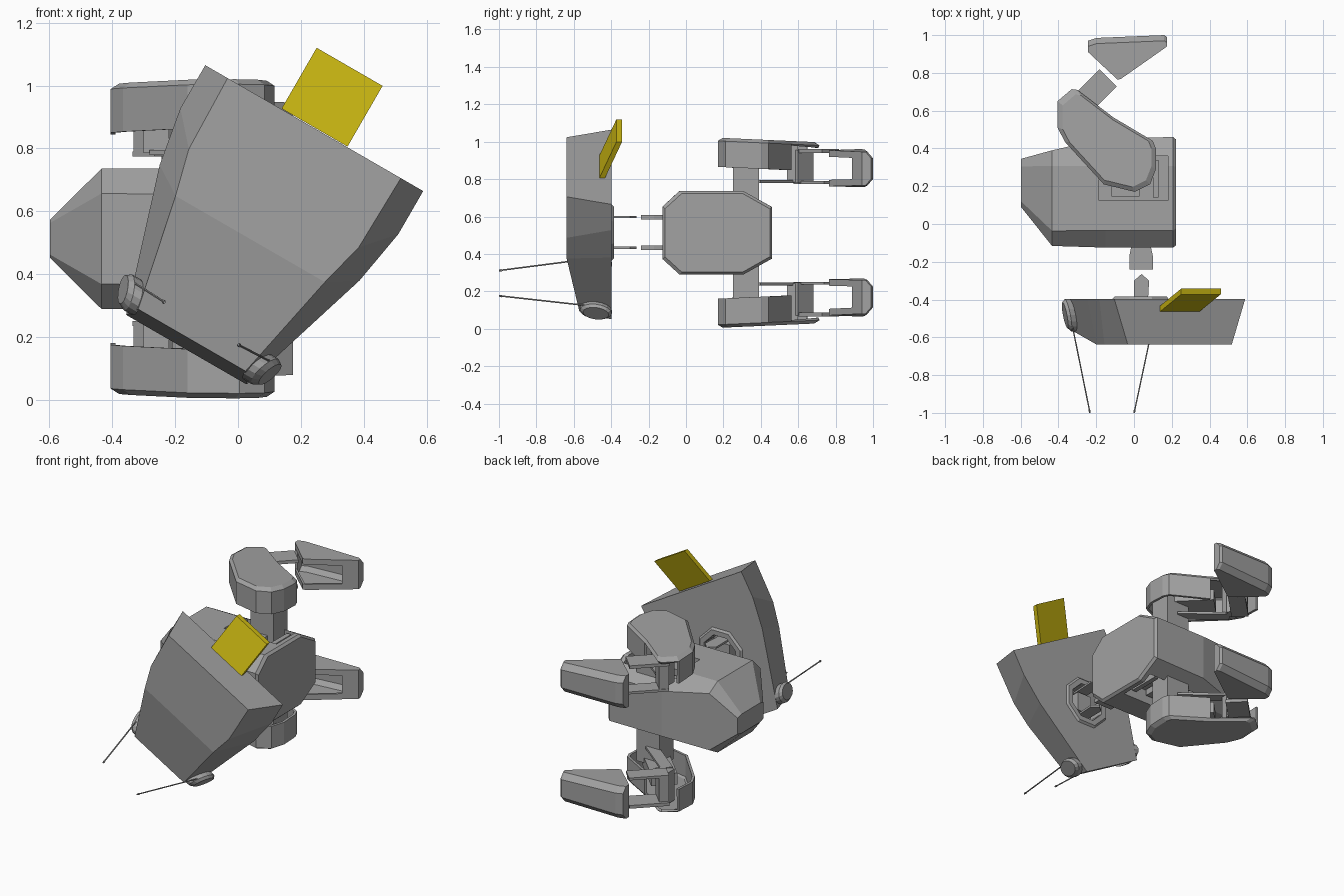
import bpy, bmesh, math
from mathutils import Vector

if "Cube" in bpy.data.objects:
    bpy.data.objects.remove(bpy.data.objects["Cube"])

MID = 0.513                      # legs mirror about this height
TILT = math.radians(30)          # roll of the head
C, S = math.cos(TILT), math.sin(TILT)


def material(name, rgb):
    m = bpy.data.materials.new(name)
    m.diffuse_color = (*rgb, 1)
    m.use_nodes = True
    m.node_tree.nodes["Principled BSDF"].inputs["Base Color"].default_value = m.diffuse_color
    return m


GREY = material("dark_grey", (.36, .36, .36))
YELLOW = material("yellow", (.59, .47, .006))


def head_space(u, y, v):
    """Head coordinates (sideways, depth, up) to world."""
    u -= 0.2225
    return Vector((u * C + v * S, y, -u * S + v * C))


def flip(p):
    return Vector((p[0], p[1], 2 * MID - p[2]))


def loft(name, rings, drop=(), wall=0.0, caps=(True, True), mat=GREY):
    """Skin equal-length rings; drop = (layer, side) faces left open."""
    bm = bmesh.new()
    vs = [[bm.verts.new(p) for p in r] for r in rings]
    n = len(rings[0])
    opened = []
    for k in range(len(rings) - 1):
        for i in range(n):
            j = (i + 1) % n
            f = bm.faces.new((vs[k][i], vs[k][j], vs[k + 1][j], vs[k + 1][i]))
            if (k, i) in drop:
                opened.append(f)
    for ring, keep in ((vs[0][::-1], caps[0]), (vs[-1], caps[1])):
        f = bm.faces.new(ring)
        if not keep:
            opened.append(f)
    bmesh.ops.recalc_face_normals(bm, faces=bm.faces)
    bmesh.ops.delete(bm, geom=opened, context='FACES')
    me = bpy.data.meshes.new(name)
    bm.to_mesh(me)
    bm.free()
    me.materials.append(mat)
    ob = bpy.data.objects.new(name, me)
    bpy.context.collection.objects.link(ob)
    if wall:
        m = ob.modifiers.new("wall", 'SOLIDIFY')
        m.thickness, m.offset = wall, -1
    return ob


def pair(name, rings, **kw):
    loft("upper_" + name, rings, **kw)
    loft("lower_" + name, [[flip(p) for p in r] for r in rings], **kw)


def slab(outline, z0, z1):
    return [[Vector((x, y, z)) for x, y in outline] for z in (z0, z1)]


def rect(x0, x1, y0, y1):
    return [(x0, y0), (x1, y0), (x1, y1), (x0, y1)]


def strip(a, b, w):
    """Rectangle outline of width w running from a to b."""
    a, b = Vector(a), Vector(b)
    d = (b - a).normalized()
    n = Vector((-d.y, d.x)) * w / 2
    return [tuple(p) for p in (a + n, a - n, b - n, b + n)]


def tube(a, b, ra, rb, n):
    """Tapered rod or disc between two points."""
    q = (b - a).to_track_quat('Z', 'Y')
    return [[p + q @ Vector((r * math.cos(t), r * math.sin(t), 0))
             for t in [math.tau * (i + 0.5) / n for i in range(n)]]
            for p, r in ((a, ra), (b, rb))]


def cut(target, name, rings):
    c = loft(name, rings)
    c.hide_render = True
    c.hide_viewport = True
    m = target.modifiers.new(name, 'BOOLEAN')
    m.operation, m.object, m.solver = 'DIFFERENCE', c, 'EXACT'


# head: bevelled wedge, back outline wider than the front
def head_ring(steps):
    right = [head_space(w, y, v) for w, v, y in steps]
    left = [head_space(-w, y, v) for w, v, y in reversed(steps)]
    return right + left


back = [(.40, .87, -.397), (.40, .712, -.397), (.367, .523, -.397), (.221, .057, -.397)]
front = [(.318, .87, -.638), (.312, .613, -.638), (.274, .463, -.638), (.197, .092, -.57)]
head = loft("head", [head_ring(back), head_ring(front)], caps=(True, False))
# front panels, split at the brow line
bm = bmesh.new()
bm.from_mesh(head.data)
bm.verts.ensure_lookup_table()
f = bm.verts[8:16]
for i in range(3):
    bm.faces.new((f[i], f[7 - i], f[6 - i], f[i + 1]))
bmesh.ops.recalc_face_normals(bm, faces=bm.faces)
bm.to_mesh(head.data)
bm.free()

# neck socket at the back of the head
nx, nz = 0.035, 0.515
cut(head, "socket_cutter", tube(Vector((nx, -.48, nz)), Vector((nx, -.3, nz)), .115, .115, 8))
ring = [tube(Vector((nx, y, nz)), Vector((nx, y + .01, nz)), r, r, 8)[0]
        for y, r in ((-.40, .165), (-.385, .15), (-.385, .118), (-.40, .115))]
loft("socket_ring", ring, caps=(False, False))
loft("socket_block", slab(rect(nx - .05, nx + .05, -.485, -.41), nz - .06, nz + .06))
for s in (-1, 1):
    z = nz + s * .082
    loft("head_neck_prong", slab([(0, -.47), (.07, -.47), (.08, -.3), (.04, -.265), (0, -.3)],
                                 z - .006, z + .006))
    loft("body_neck_prong", slab([(-.01, -.10), (.085, -.10), (.1, -.17), (.1, -.24),
                                  (-.025, -.24), (-.025, -.17)], z - .012, z + .012))


# cheek discs (flattened ovals following the head's side) and feelers
def cheek(s, out, k):
    pts = []
    for i in range(16):
        t = math.tau * i / 16
        dy, dv = .086 * k * math.cos(t), .056 * k * math.sin(t)
        pts.append(head_space(s * (.24 + out + .3 * dv + .22 * dy), -.482 + dy, .122 + dv))
    return pts


for s, side in ((1, "right"), (-1, "left")):
    loft(side + "_cheek_disc", [cheek(s, -.02, 1), cheek(s, .012, 1), cheek(s, .03, .8)])
    a, b = head_space(s * .25, -.52, .158), head_space(s * .135, -1.0, .153)
    loft(side + "_feeler", tube(a, b, .004, .004, 6))
    loft(side + "_feeler_tip", tube(b - (b - a) * .03, b, .007, .004, 6))

# yellow plate on top of the head
loft("top_plate", [[head_space(u, y + d, v) for u, y, v in
                    ((-.121, -.463, .872), (.121, -.463, .872),
                     (.121, -.372, 1.095), (-.121, -.372, 1.095))] for d in (0, .03)], mat=YELLOW)


# body: chain of eight-sided sections along x
def section(x, y0, y1, h, cf, cb, zf, zb):
    pts = [(y0, zf - h), (y0 + cf, -h), (y1 - cb, -h), (y1, zb - h),
           (y1, h - zb), (y1 - cb, h), (y0 + cf, h), (y0, h - zf)]
    return [Vector((x, y, MID + z)) for y, z in pts]


body = loft("body", [section(-.598, .09, .345, .06, .03, .04, .01, .01),
                     section(-.434, -.116, .39, .223, .08, .083, .079, .046),
                     section(-.15, -.125, .455, .223, .09, .148, .082, .082),
                     section(.207, -.125, .46, .223, .09, .153, .082, .085),
                     section(.222, -.113, .448, .21, .09, .145, .082, .082)])
for name, z0, z1 in (("upper_hip_cutter", .65, .8), ("lower_hip_cutter", 2 * MID - .8, 2 * MID - .65)):
    cut(body, name, slab(rect(-.185, .18, .125, .36), z0, z1))

# hip posts
pair("hip_post", slab(rect(-.09, .07, .25, .39), .64, .89))
pair("hip_axle", slab(rect(-.12, .03, .145, .25), .66, .70))
pair("hip_rail", slab(rect(.1, .13, .14, .34), .64, .70))

# thighs: open shells, missing the inner face and the knee end
thigh = [(.005, .17), (.085, .21), (.116, .29), (.116, .40), (.1, .44), (-.11, .565),
         (-.30, .71), (-.33, .714), (-.405, .65), (-.405, .51), (-.365, .434), (-.16, .21)]


def thigh_ring(z, k):
    pts = [(-.13 + (x + .13) * k, .43 + (y - .43) * k) for x, y in thigh]
    return [Vector((x, y, z - .045 * (y - .2))) for x, y in pts]


pair("thigh", [thigh_ring(.864, 1), thigh_ring(1.003, 1), thigh_ring(1.02, .9)],
     drop={(0, 5), (0, 6), (0, 7)}, wall=.016, caps=(False, True))
pair("thigh_hub", slab(strip((.0, .3), (-.2, .5), .15), .86, .93))
pair("thigh_bracket", slab(strip((-.02, .37), (-.26, .56), .07), .78, .795))

# shins: two plates joined by cross blocks
pair("shin_outer", slab(strip((-.30, .61), (-.137, .773), .13), .94, .96))
pair("shin_inner", slab(strip((-.30, .61), (-.137, .773), .10), .775, .79))
pair("shin_block", slab(strip((-.29, .60), (-.25, .64), .12), .78, .955))
pair("knee_post", slab(rect(-.3, -.22, .54, .60), .785, .98))

# feet: hollow wedges, open toward the ankle
foot = [(-.243, .97), (-.2, .985), (.16, 1.0), (.175, .99), (.175, .94),
        (.1, .887), (-.07, .768), (-.087, .764), (-.243, .91)]


def foot_ring(top, edge):
    out = []
    for i, (x, y) in enumerate(foot):
        t = (x + .243) / .418
        z = .96 - .014 * t - edge * .035 if top else .758 + .008 * t + edge * .035
        out.append(Vector((x, y - (0 if edge or i > 3 else .03), z)))
    return out


pair("foot", [foot_ring(0, 0), foot_ring(0, 1), foot_ring(1, 1), foot_ring(1, 0)],
     drop={(1, 5), (1, 6), (1, 7)}, wall=.014)
